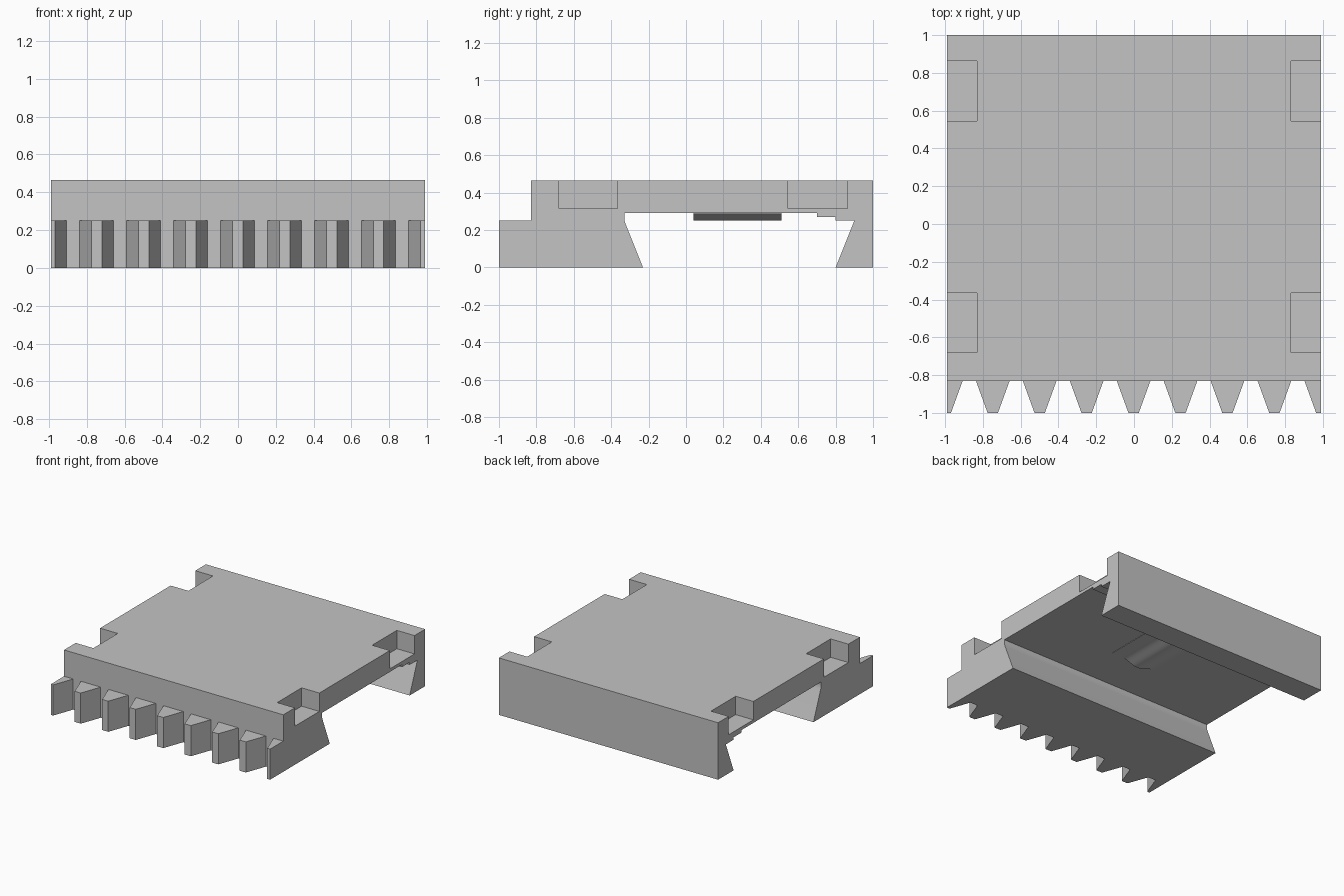
import bpy
import bmesh
import math

if "Cube" in bpy.data.objects:
    bpy.data.objects.remove(bpy.data.objects["Cube"], do_unlink=True)

HALF_W = 0.99
HEIGHT = 0.465

grey = bpy.data.materials.new("plain grey")
grey.use_nodes = True
colour = (0.55, 0.55, 0.55, 1)
grey.diffuse_color = colour
grey.node_tree.nodes["Principled BSDF"].inputs["Base Color"].default_value = colour


def add_prism(bm, outline, place, start, end):
    """Extrude a 2D outline between two positions along the remaining axis."""
    a = [bm.verts.new(place(u, v, start)) for u, v in outline]
    b = [bm.verts.new(place(u, v, end)) for u, v in outline]
    bm.faces.new(a)
    bm.faces.new(b[::-1])
    for i in range(len(a)):
        j = (i + 1) % len(a)
        bm.faces.new((a[i], b[i], b[j], a[j]))


def finish(name, bm):
    bmesh.ops.recalc_face_normals(bm, faces=bm.faces)
    mesh = bpy.data.meshes.new(name)
    bm.to_mesh(mesh)
    bm.free()
    mesh.materials.append(grey)
    obj = bpy.data.objects.new(name, mesh)
    bpy.context.collection.objects.link(obj)
    return obj


def smooth(obj):
    bpy.ops.object.select_all(action="DESELECT")
    obj.select_set(True)
    bpy.context.view_layer.objects.active = obj
    bpy.ops.object.shade_smooth_by_angle(angle=math.radians(25))


def along_x(u, v, w):
    return (w, u, v)


def along_y(u, v, w):
    return (u, w, v)


def along_z(u, v, w):
    return (u, v, w)


# Body: side profile with the dovetail channel and front ledge
profile = [
    (-1, 0), (-0.23, 0), (-0.322, 0.23), (-0.328, 0.248), (-0.33, 0.265),
    (-0.33, 0.29), (0.70, 0.29), (0.70, 0.27), (0.80, 0.27), (0.80, 0.25),
    (0.90, 0.25), (0.80, 0), (1, 0), (1, HEIGHT), (-0.83, HEIGHT),
    (-0.83, 0.25), (-1, 0.25),
]
bm = bmesh.new()
add_prism(bm, profile, along_x, -HALF_W, HALF_W)
body = finish("clamp_body", bm)

# Cutter: gaps between the front teeth and the four pockets in the top
bm = bmesh.new()
for i in range(8):
    c = -0.872 + i * 0.2485
    gap = [(c - 0.035, -0.83), (c + 0.035, -0.83),
           (c + 0.115, -1.05), (c - 0.115, -1.05)]
    add_prism(bm, gap, along_z, -0.1, 0.3)
for side in (-1, 1):
    for y0, y1 in ((-0.68, -0.365), (0.545, 0.863)):
        x0, x1 = side * 0.83, side * 1.1
        pocket = [(x0, y0), (x1, y0), (x1, y1), (x0, y1)]
        add_prism(bm, pocket, along_z, 0.315, 0.6)
cutter = finish("gap_cutter", bm)
cutter.hide_render = True

mod = body.modifiers.new("cut gaps", "BOOLEAN")
mod.operation = "DIFFERENCE"
mod.solver = "EXACT"
mod.object = cutter
bpy.context.view_layer.objects.active = body
bpy.ops.object.modifier_apply(modifier=mod.name)
bpy.data.objects.remove(cutter, do_unlink=True)
smooth(body)

# Detent: rounded ridge under the channel ceiling
ridge = [(-0.245, 0.295)]
for i in range(25):
    x = -0.245 + 0.49 * i / 24
    t = min(abs(x) / 0.15, 1)
    ridge.append((x, 0.287 - 0.018 * (1 + math.cos(math.pi * t))))
ridge.append((0.245, 0.295))
bm = bmesh.new()
add_prism(bm, ridge, along_y, 0.04, 0.51)
smooth(finish("detent_ridge", bm))
